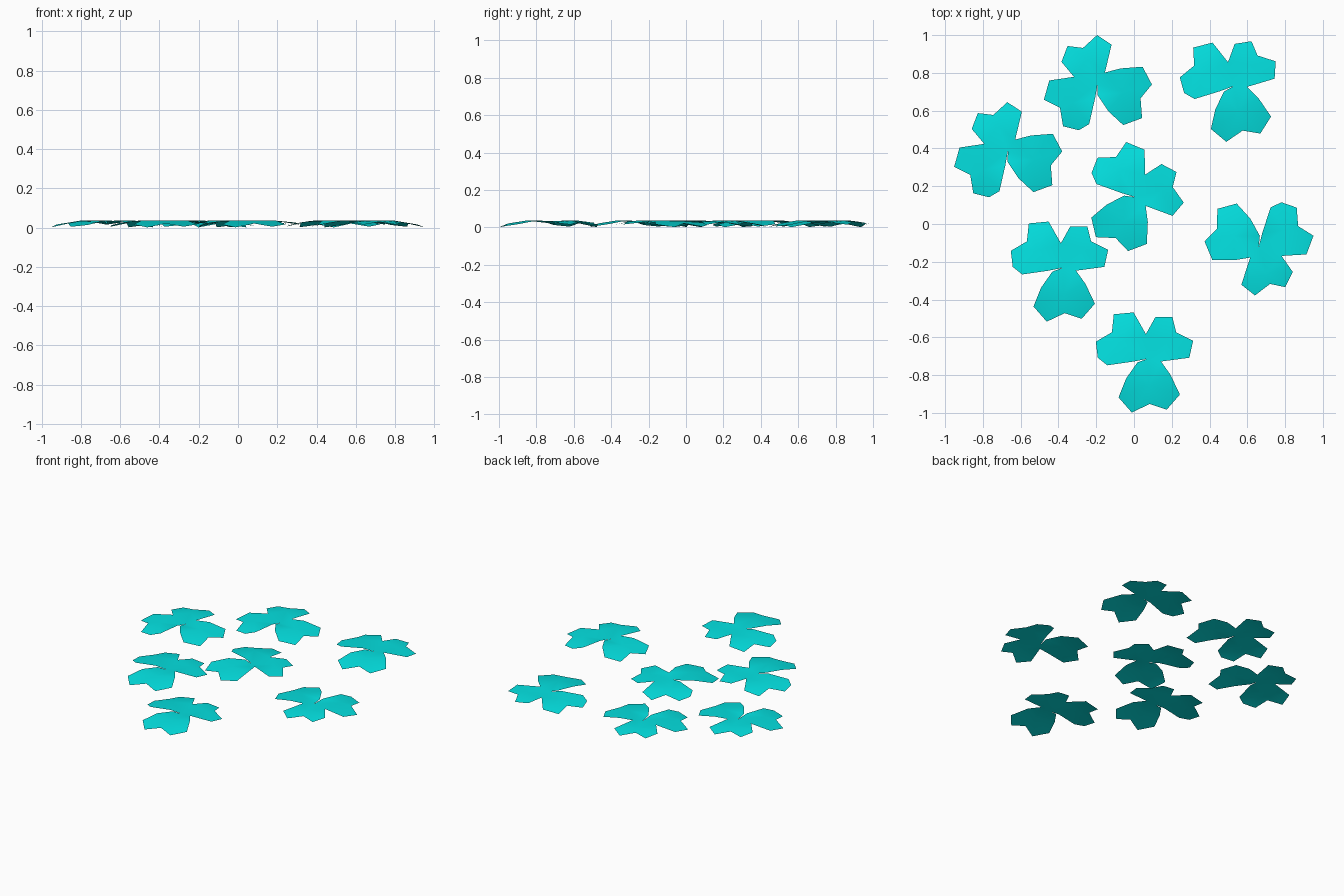
import bpy, bmesh, math
from mathutils import Vector

if "Cube" in bpy.data.objects:
    bpy.data.objects.remove(bpy.data.objects["Cube"])

teal = bpy.data.materials.new("turquoise")
teal.use_nodes = True
colour = (0.001, 0.76, 0.76, 1)
teal.diffuse_color = colour
teal.node_tree.nodes["Principled BSDF"].inputs["Base Color"].default_value = colour

# Rims of the three notched leaflets, going round from the shared centre
LEAFLETS = [
    [(.07, -.015), (.12, -.085), (.17, -.19), (.10, -.27), (.01, -.24),
     (-.085, -.285), (-.155, -.205), (-.115, -.105), (-.055, -.02)],
    [(-.075, -.015), (-.215, -.035), (-.265, .005), (-.275, .09), (-.19, .14),
     (-.18, .235), (-.075, .245), (-.01, .13)],
    [(-.01, .13), (.04, .22), (.13, .22), (.15, .14), (.24, .095),
     (.22, .005), (.07, -.015)],
]


def arched(x, y):
    """Slightly sunk at the centre, high halfway out, drooping at the tips."""
    return Vector((x, y, 0.037 - 1.15 * (math.hypot(x, y) - 0.12) ** 2))


def clover_mesh():
    bm = bmesh.new()
    for rim in LEAFLETS:
        points = [(0, 0)] + rim
        verts = [bm.verts.new(arched(*p)) for p in points]
        # Crown of the leaflet, with a fan of faces down to the rim
        crown = bm.verts.new(arched(sum(p[0] for p in points) / len(points),
                                    sum(p[1] for p in points) / len(points)))
        for a, b in zip(verts, verts[1:] + verts[:1]):
            face = bm.faces.new((crown, a, b))
            face.smooth = True
            face.normal_update()
            if face.normal.z < 0:
                face.normal_flip()
    # Join the leaflets along their shared edges
    bmesh.ops.remove_doubles(bm, verts=bm.verts, dist=0.001)
    mesh = bpy.data.meshes.new("clover_leaf")
    bm.to_mesh(mesh)
    bm.free()
    mesh.materials.append(teal)
    return mesh


# Scattered clovers: x, y and turn in degrees
PLACES = [(.073, -.713, 0), (-.377, -.232, 0), (.528, .73, 9), (.66, -.121, -116),
          (.007, .142, -28), (-.193, .742, 69), (-.668, .387, 69)]
leaf = clover_mesh()
for i, (x, y, turn) in enumerate(PLACES, 1):
    clover = bpy.data.objects.new(f"clover_{i}", leaf)
    clover.location = (x, y, 0)
    clover.rotation_euler.z = math.radians(turn)
    bpy.context.collection.objects.link(clover)
